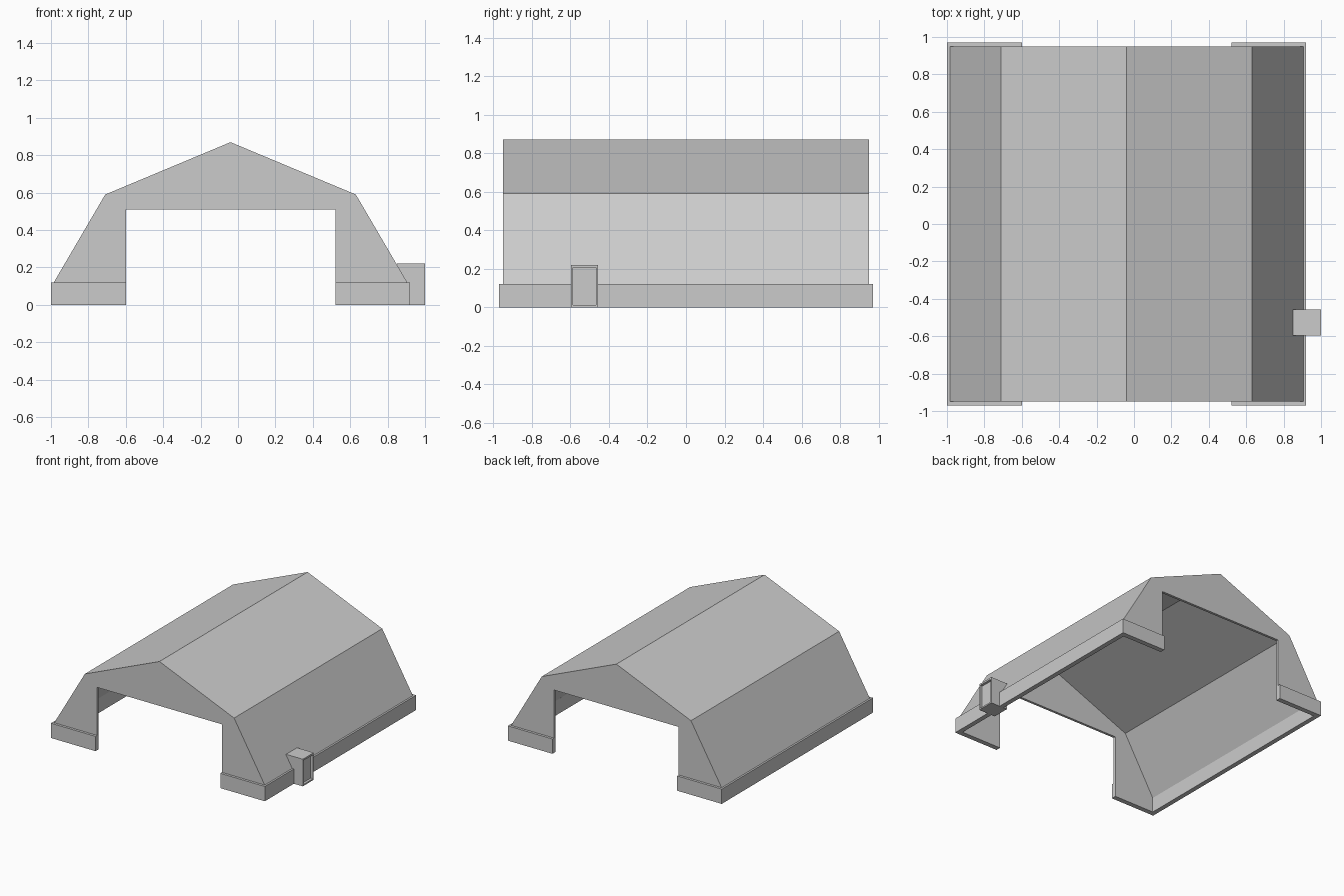
import bpy, bmesh
from mathutils import Vector

if "Cube" in bpy.data.objects:
    bpy.data.objects.remove(bpy.data.objects["Cube"])

CX = -0.04      # symmetry line of the shelter
BASE_H = 0.12


def prism(name, points, offset):
    """Closed outline of 3D points swept along offset."""
    bm = bmesh.new()
    face = bm.faces.new([bm.verts.new(p) for p in points])
    swept = bmesh.ops.extrude_face_region(bm, geom=[face])
    verts = [v for v in swept["geom"] if isinstance(v, bmesh.types.BMVert)]
    bmesh.ops.translate(bm, verts=verts, vec=Vector(offset))
    bmesh.ops.recalc_face_normals(bm, faces=bm.faces[:])
    mesh = bpy.data.meshes.new(name)
    bm.to_mesh(mesh)
    bm.free()
    obj = bpy.data.objects.new(name, mesh)
    bpy.context.collection.objects.link(obj)
    return obj


def arch(name, half, y):
    """Symmetric front profile, given from the ridge or lintel down to the foot."""
    left = [(-x, z) for x, z in reversed(half) if x > 0]
    return prism(name, [(CX + x, -y, z) for x, z in left + half], (0, 2 * y, 0))


def box(name, lo, hi):
    pts = [(lo[0], lo[1], lo[2]), (hi[0], lo[1], lo[2]),
           (hi[0], hi[1], lo[2]), (lo[0], hi[1], lo[2])]
    return prism(name, pts, (0, 0, hi[2] - lo[2]))


def cut(target, cutter):
    cutter.hide_render = True
    mod = target.modifiers.new("cut", "BOOLEAN")
    mod.operation = "DIFFERENCE"
    mod.solver = "EXACT"
    mod.object = cutter
    bpy.context.view_layer.objects.active = target
    bpy.ops.object.modifier_apply(modifier=mod.name)
    bpy.data.objects.remove(cutter)


# Thin roof shell with gable walls, hollow inside and open underneath
shell = arch("roof_shell", [(0, 0.87), (0.67, 0.59), (0.945, BASE_H)], 0.95)
slope = (0.945 - 0.67) / (0.59 - BASE_H)
foot = 0.922 + slope * (BASE_H - 0.05)
cut(shell, arch("hollow_cutter", [(0, 0.848), (0.656, 0.575), (foot, 0.05)], 0.93))

# Doorway through both gables
cut(shell, box("doorway_cutter", (CX - 0.56, -1.2, -0.1), (CX + 0.56, 1.2, 0.51)))

# C-shaped foundation curbs, one on each side
for side, s in (("left", -1), ("right", 1)):
    outline = [(0.56, -0.97), (0.96, -0.97), (0.96, 0.97), (0.56, 0.97),
               (0.56, 0.93), (0.922, 0.93), (0.922, -0.93), (0.56, -0.93)]
    prism(side + "_foundation", [(CX + s * x, y, 0) for x, y in outline], (0, 0, BASE_H))

# Small side box with a recessed outer panel
side_box = box("side_box", (0.85, -0.597, 0), (1.0, -0.457, 0.22))
cut(side_box, box("recess_cutter", (0.98, -0.587, 0.012), (1.1, -0.467, 0.206)))
